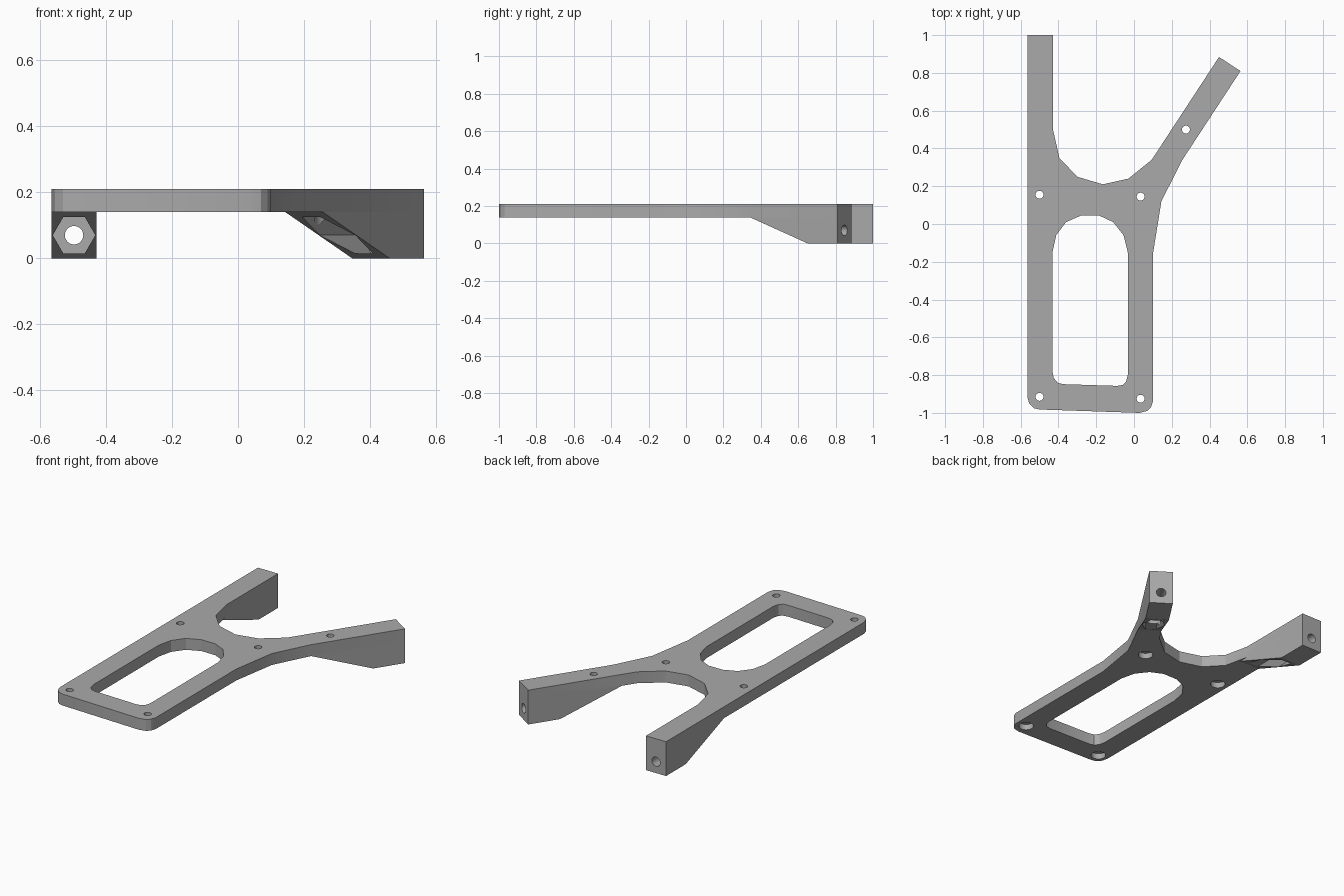
import bpy, bmesh, math
from mathutils import Matrix, Vector

cube = bpy.data.objects.get("Cube")
if cube:
    bpy.data.objects.remove(cube)

TOP, UNDER, HALF = 0.21, 0.14, 0.068   # plate top, plate underside, half arm width

grey = bpy.data.materials.new("plain grey")
grey.use_nodes = True
colour = (0.4, 0.4, 0.4, 1)
grey.diffuse_color = colour
grey.node_tree.nodes["Principled BSDF"].inputs["Base Color"].default_value = colour


def prism(name, points, direction, matrix=Matrix()):
    """Closed solid made by sweeping a flat outline along a direction."""
    bm = bmesh.new()
    face = bm.faces.new([bm.verts.new(p) for p in points])
    swept = bmesh.ops.extrude_face_region(bm, geom=[face])
    verts = [v for v in swept["geom"] if isinstance(v, bmesh.types.BMVert)]
    bmesh.ops.translate(bm, verts=verts, vec=direction)
    bmesh.ops.recalc_face_normals(bm, faces=bm.faces[:])
    bm.transform(matrix)
    mesh = bpy.data.meshes.new(name)
    bm.to_mesh(mesh)
    bm.free()
    mesh.materials.append(grey)
    obj = bpy.data.objects.new(name, mesh)
    bpy.context.collection.objects.link(obj)
    return obj


def ring(radius, sides):
    return [(radius * math.cos(math.tau * i / sides), radius * math.sin(math.tau * i / sides))
            for i in range(sides)]


def upright(name, outline, low, high, place=Matrix()):
    return prism(name, [(x, y, low) for x, y in outline], (0, 0, high - low), place)


def along_arm(name, radius, sides, start, end, frame):
    """Bore that follows an arm, measured from its tip."""
    return prism(name, [(x, start, z + 0.07) for x, z in ring(radius, sides)],
                 (0, end - start, 0), frame)


# Arm frames: origin at the tip, +y pointing out along the arm
straight = Matrix.Translation((-0.497, 1, 0))
angled = Matrix.Translation((0.507, 0.847, 0)) @ Matrix.Rotation(math.radians(-33.2), 4, 'Z')


def on_arm(frame, side, back):
    return (frame @ Vector((side * HALF, -back, 0)))[:2]


# Flat plate with both arms in its outline
outline = [
    on_arm(straight, -1, 0), on_arm(straight, 1, 0), on_arm(straight, 1, 0.5),
    (-0.395, 0.35), (-0.3, 0.25), (-0.165, 0.21), (-0.03, 0.24),
    on_arm(angled, -1, 0.65), on_arm(angled, -1, 0), on_arm(angled, 1, 0),
    on_arm(angled, 1, 0.565), (0.145, 0.12), (0.1, -0.16),
    (0.1, -0.94), (0.09, -0.97), (0.07, -0.99), (0.03, -1),
    (-0.5, -0.982), (-0.53, -0.975), (-0.555, -0.95), (-0.565, -0.915)]
body = upright("bracket_body", outline, UNDER, TOP)

# Deep tips under the arms, tapering into the plate
wedge = [(-HALF, y, z) for y, z in
         [(0, 0), (0, 0.18), (-0.56, 0.18), (-0.56, UNDER), (-0.19, 0)]]
unions = [prism("arm_tip", wedge, (2 * HALF, 0, 0), f) for f in (straight, angled)]

# Window in the plate
window = [
    (-0.432, -0.15), (-0.412, -0.06), (-0.36, 0.01), (-0.28, 0.045),
    (-0.185, 0.045), (-0.11, 0.01), (-0.055, -0.06), (-0.033, -0.15),
    (-0.033, -0.8), (-0.042, -0.835), (-0.06, -0.852), (-0.09, -0.857),
    (-0.375, -0.848), (-0.405, -0.84), (-0.425, -0.815), (-0.432, -0.78)]
cutters = [upright("window_cutter", window, 0, 0.4)]

# Screw holes with wider seats below
for x, y in [(-0.5, 0.155), (0.035, 0.145), (-0.5, -0.915), (0.035, -0.925), (0.275, 0.5)]:
    place = Matrix.Translation((x, y, 0))
    cutters.append(upright("screw_hole_cutter", ring(0.021, 24), -0.1, 0.4, place))
    cutters.append(upright("screw_seat_cutter", ring(0.042, 24), -0.1, 0.175, place))

# Tip holes with hexagonal nut pockets behind them
for frame in (straight, angled):
    cutters.append(along_arm("tip_hole_cutter", 0.028, 24, -0.3, 0.1, frame))
    cutters.append(along_arm("nut_pocket_cutter", 0.0645, 6, -0.56, -0.14, frame))

for operation, tools in (('UNION', unions), ('DIFFERENCE', cutters)):
    for tool in tools:
        mod = body.modifiers.new(tool.name, 'BOOLEAN')
        mod.operation, mod.solver, mod.object = operation, 'EXACT', tool

# Apply the cuts and remove the helpers
depsgraph = bpy.context.evaluated_depsgraph_get()
finished = bpy.data.meshes.new_from_object(body.evaluated_get(depsgraph))
body.modifiers.clear()
body.data = finished
for tool in unions + cutters:
    bpy.data.objects.remove(tool)

bpy.ops.object.select_all(action='DESELECT')
body.select_set(True)
bpy.context.view_layer.objects.active = body
bpy.ops.object.shade_smooth_by_angle(angle=math.radians(20))
